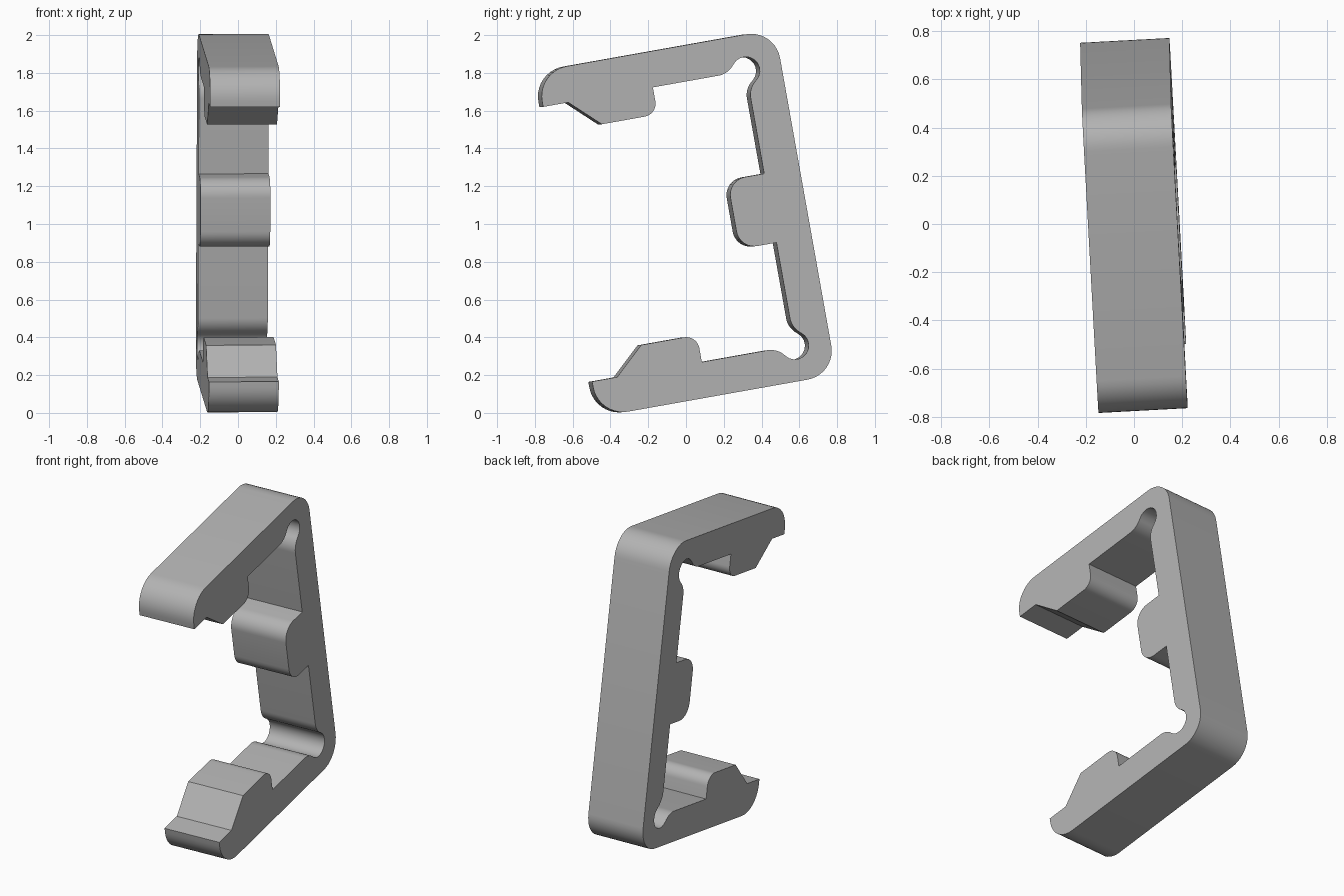
import bpy, bmesh, math
from mathutils import Vector

cube = bpy.data.objects.get("Cube")
if cube:
    bpy.data.objects.remove(cube, do_unlink=True)

SPINE = 1.477      # inner height between the arms
WALL = 0.19        # wall thickness
DEPTH = 0.37       # width of the clip
STEPS = 10


def arc(centre, radius, start, end):
    """Points on an arc, angles in radians."""
    return [centre + radius * Vector((math.cos(a), math.sin(a)))
            for a in (start + (end - start) * i / STEPS for i in range(STEPS + 1))]


def rounded(prev, corner, nxt, radius):
    """Right-angled corner replaced by an arc."""
    a = (Vector(prev) - Vector(corner)).normalized()
    b = (Vector(nxt) - Vector(corner)).normalized()
    centre = Vector(corner) + radius * (a + b)
    return [centre - radius * (b * math.cos(t) + a * math.sin(t))
            for t in (math.pi / 2 * i / STEPS for i in range(STEPS + 1))]


def relief(radius=0.074, fillet=0.11):
    """Round relief pocket in the inner corner, blended into both walls."""
    reach = math.sqrt((radius + fillet) ** 2 - fillet ** 2)
    tilt = math.atan2(fillet, reach)
    up = math.pi / 2
    pts = arc(Vector((reach, -fillet)), fillet, up, math.pi - tilt)
    pts += arc(Vector((0, 0)), radius, -tilt, -1.5 * math.pi + tilt)[1:-1]
    pts += arc(Vector((-fillet, reach)), fillet, tilt - up, 0)
    return pts


# Lower half of the profile: u runs forward along the arm, v up the spine
mid = SPINE / 2
half = rounded((-WALL, mid), (-WALL, -WALL), (1, -WALL), 0.155)
half += rounded((0, -WALL), (1.09, -WALL), (1.09, 0), 0.16)
half += [Vector(p) for p in ((1.09, 0), (0.955, 0), (0.80, 0.145))]
half += rounded((0.80, 0.145), (0.50, 0.145), (0.50, 0), 0.07)
half += [Vector((0.50, 0))]
half += relief()
half += [Vector((0, 0.553))]
half += rounded((0, 0.553), (0.198, 0.553), (0.198, mid), 0.095)
profile = half + [Vector((p.x, SPINE - p.y)) for p in reversed(half)]

# Place the profile leaning back, on a slightly turned side plane
lean = math.radians(10.1)
c, s = math.cos(lean), math.sin(lean)
axis = Vector((1, 0.054, 0.005))


def place(p):
    y = 0.576 - c * p.x - s * p.y
    z = 0.357 - s * p.x + c * p.y
    return Vector((0.19 - axis.y * y - axis.z * z, y, z))


bm = bmesh.new()
side = bm.faces.new([bm.verts.new(place(p)) for p in profile])
ext = bmesh.ops.extrude_face_region(bm, geom=[side])
new_verts = [g for g in ext["geom"] if isinstance(g, bmesh.types.BMVert)]
bmesh.ops.translate(bm, verts=new_verts, vec=-DEPTH * axis)
bmesh.ops.recalc_face_normals(bm, faces=bm.faces)
mesh = bpy.data.meshes.new("clip_bracket")
bm.to_mesh(mesh)
bm.free()

# Single grey material
grey = bpy.data.materials.new("plain_grey")
grey.use_nodes = True
colour = (0.45, 0.45, 0.45, 1)
grey.diffuse_color = colour
grey.node_tree.nodes["Principled BSDF"].inputs["Base Color"].default_value = colour
mesh.materials.append(grey)

bracket = bpy.data.objects.new("clip_bracket", mesh)
bpy.context.collection.objects.link(bracket)
bpy.context.view_layer.objects.active = bracket
bracket.select_set(True)
bpy.ops.object.shade_smooth_by_angle(angle=math.radians(30))
